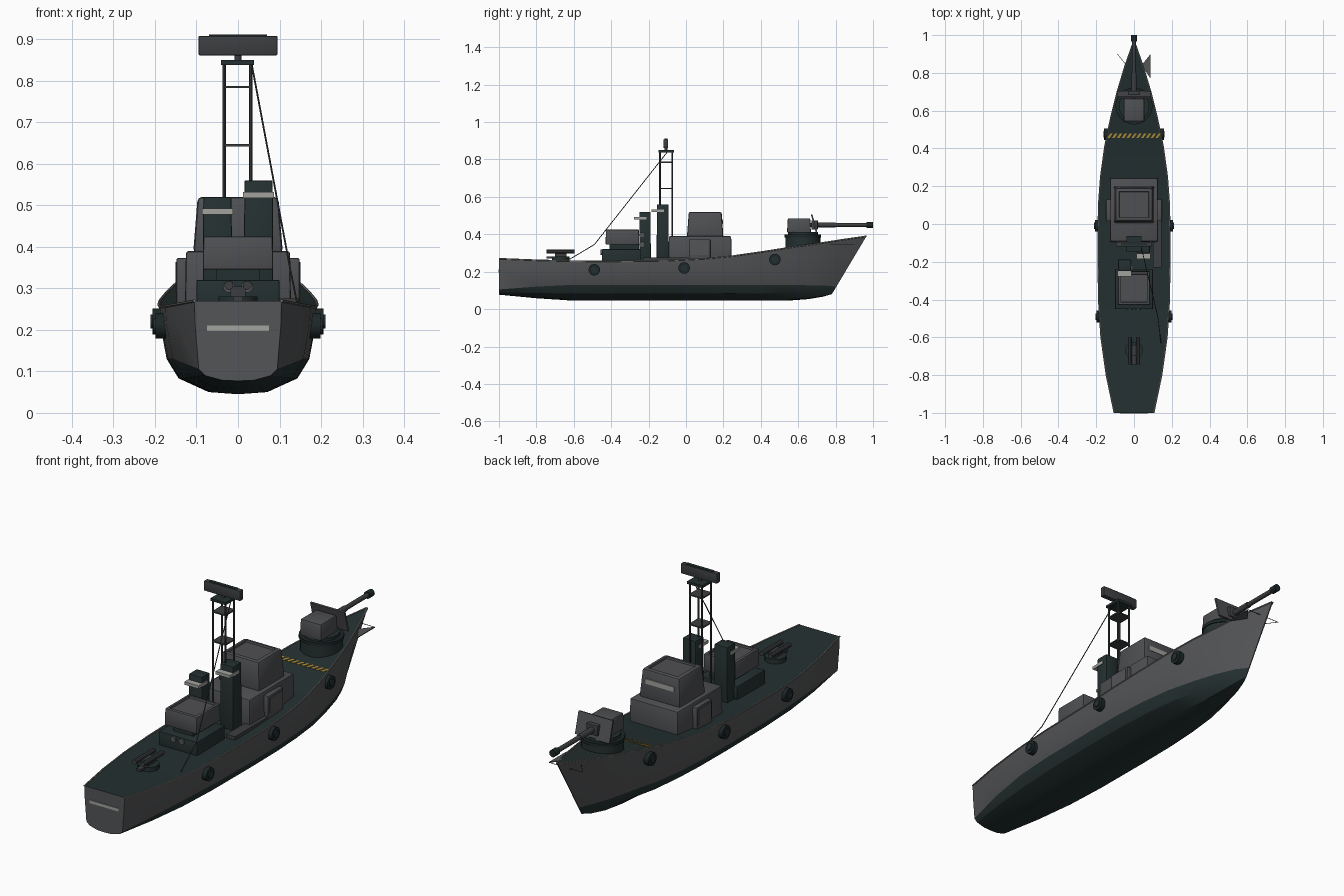
import bpy, bmesh, math
from mathutils import Vector

old = bpy.data.objects.get("Cube")
if old:
    bpy.data.objects.remove(old)


def material(name, r, g, b):
    m = bpy.data.materials.new(name)
    m.use_nodes = True
    m.diffuse_color = (r, g, b, 1)
    m.node_tree.nodes["Principled BSDF"].inputs["Base Color"].default_value = (r, g, b, 1)
    return m


GREY = material("hull grey", .088, .09, .094)
HOUSE = material("house grey", .078, .08, .086)
DARK = material("deck green", .018, .03, .03)
STEEL = material("dark steel", .045, .048, .05)
LIGHT = material("light grey", .36, .36, .34)
RAIL = material("rail grey", .2, .2, .19)
BLACK = material("rubber black", .012, .02, .021)
YELLOW = material("hazard yellow", .45, .28, .04)


def finish(name, bm, mats, smooth=True):
    bmesh.ops.recalc_face_normals(bm, faces=bm.faces)
    me = bpy.data.meshes.new(name)
    bm.to_mesh(me)
    bm.free()
    ob = bpy.data.objects.new(name, me)
    bpy.context.collection.objects.link(ob)
    for m in mats:
        me.materials.append(m)
    if smooth:
        bpy.ops.object.select_all(action='DESELECT')
        ob.select_set(True)
        bpy.context.view_layer.objects.active = ob
        bpy.ops.object.shade_smooth_by_angle(angle=math.radians(25))
    return ob


def box(name, xs, ys, zs, mat, bevel=0, taper=1, panel=0):
    """Box from ranges; taper shrinks the top, panel insets a raised top plate."""
    bm = bmesh.new()
    bmesh.ops.create_cube(bm, size=1)
    mid = Vector([sum(r) / 2 for r in (xs, ys, zs)])
    size = [r[1] - r[0] for r in (xs, ys, zs)]
    for v in bm.verts:
        k = taper if v.co.z > 0 else 1
        v.co = mid + Vector((v.co.x * size[0] * k, v.co.y * size[1] * k, v.co.z * size[2]))
    if bevel:
        bmesh.ops.bevel(bm, geom=bm.edges[:], offset=bevel, segments=2, affect='EDGES', profile=.5)
    if panel:
        bm.normal_update()
        top = max(bm.faces, key=lambda f: f.calc_center_median().z * f.normal.z)
        bmesh.ops.inset_region(bm, faces=[top], thickness=panel)
        bmesh.ops.inset_region(bm, faces=[top], thickness=.003, depth=-.008)
    return finish(name, bm, [mat], bool(bevel))


def rod(name, a, b, r, mat, sides=12, r2=None):
    """Cylinder or cone between two points."""
    a, b = Vector(a), Vector(b)
    bm = bmesh.new()
    bmesh.ops.create_cone(bm, cap_ends=True, segments=sides, radius1=r,
                          radius2=r if r2 is None else r2, depth=(b - a).length)
    turn = (b - a).to_track_quat('Z', 'Y')
    for v in bm.verts:
        v.co = turn @ v.co + (a + b) / 2
    return finish(name, bm, [mat])


def plate(name, pts, depth, mat):
    bm = bmesh.new()
    f = bm.faces.new([bm.verts.new(p) for p in pts])
    ext = bmesh.ops.extrude_face_region(bm, geom=[f])
    for v in ext["geom"]:
        if isinstance(v, bmesh.types.BMVert):
            v.co += Vector(depth)
    return finish(name, bm, [mat], False)


# Hull stations: keel y, deck y, half beam, deck height, keel height, waterline height
STATIONS = [
    (-1, -1, .105, .27, .077, .105), (-.8, -.8, .147, .262, .058, .12),
    (-.6, -.6, .175, .257, .045, .13), (-.4, -.4, .188, .256, .045, .13),
    (-.1, -.1, .191, .26, .045, .13), (.1, .1, .188, .27, .045, .13),
    (.25, .25, .177, .284, .045, .13), (.4, .41, .155, .307, .045, .13),
    (.54, .57, .122, .332, .045, .13), (.65, .7, .089, .35, .053, .127),
    (.73, .84, .047, .372, .066, .125), (.78, .965, .003, .39, .08, .12)]


def deck(y):
    for p, q in zip(STATIONS, STATIONS[1:]):
        if p[1] <= y <= q[1]:
            t = (y - p[1]) / (q[1] - p[1])
            return p[3] + t * (q[3] - p[3]), p[2] + t * (q[2] - p[2])


bm = bmesh.new()
rings = []
for i, (yk, yd, hb, zd, zk, zw) in enumerate(STATIONS):
    flare = .06 * max(0, i - 7)
    half = [(1, zd), (.985 - flare / 2, zw + .66 * (zd - zw)), (.9 - flare, zw),
            (.75 - flare, zk + .45 * (zw - zk)), (.37, zk + .06 * (zw - zk))]
    prof = [(w * hb, z) for w, z in half] + [(0, zk)] + [(-w * hb, z) for w, z in half[::-1]]
    rings.append([bm.verts.new((x, yk + (yd - yk) * (z - zk) / (zd - zk), z)) for x, z in prof])
n = len(rings[0])
for a, b in zip(rings, rings[1:]):
    for k in range(n):
        f = bm.faces.new((a[k], a[(k + 1) % n], b[(k + 1) % n], b[k]))
        f.material_index = 1 if 2 <= k <= n - 4 or k == n - 1 else 0
bm.faces.new(rings[0])
bm.faces.new(rings[-1])
finish("hull", bm, [GREY, DARK])
box("transom_stripe", (-.075, .075), (-1.003, -.998), (.197, .211), LIGHT)

# Gunwale strips and fenders on both sides
for s, side in ((1, "left"), (-1, "right")):
    for p, q in zip(STATIONS, STATIONS[1:]):
        rod(side + "_gunwale", (s * p[2], p[1], p[3]), (s * q[2], q[1], q[3]), .0035, RAIL, 6)
    for y, z in ((-.49, .21), (-.01, .22), (.475, .265)):
        x = deck(y)[1]
        rod(side + "_fender", (s * (x - .01), y, z), (s * (x + .016), y, z), .031, BLACK, 16)
        rod(side + "_fender_hub", (s * x, y, z), (s * (x + .021), y, z), .017, DARK, 12)

# Hazard stripes across the deck
for i in range(11):
    x = -.142 + i * .0255
    pts = [(x + dx, y, deck(y)[0] + .001) for dx, y in
           ((0, .455), (.013, .455), (.03, .48), (.017, .48))]
    plate("hazard_stripe", pts, (0, 0, .002), YELLOW)

# Deckhouse and wheelhouse
box("deckhouse", (-.128, .128), (-.095, .245), (.24, .39), HOUSE, .007, .98)
box("wheelhouse", (-.108, .108), (.005, .2), (.385, .52), HOUSE, .01, .9, .012)
box("wheelhouse_window", (-.075, .075), (.188, .197), (.455, .478), LIGHT)
for s, side in ((1, "left"), (-1, "right")):
    box(side + "_locker", sorted((s * .12, s * .148)), (.015, .13), (.26, .373), HOUSE, .004)
    box(side + "_locker_door", sorted((s * .147, s * .151)), (.025, .12), (.29, .363), GREY)
box("side_walkway", (.1, .146), (-.23, .02), (.255, .275), STEEL)

# Funnels with collars and side vents
for name, x0, y0, y1, top, cz in (("aft_funnel", -.085, -.25, -.188, .52, .485),
                                  ("fore_funnel", .014, -.157, -.092, .56, .525)):
    box(name, (x0, x0 + .071), (y0, y1), (.25, top), DARK, .004, .96)
    box(name + "_collar", (x0 - .002, x0 + .073), (y0 - .028, y0 + .04), (cz - .007, cz + .007), LIGHT)
for z in (.345, .395):
    rod("funnel_vent", (-.016, -.235, z), (-.004, -.235, z), .016, GREY, 14)

# Aft machinery housing
box("housing_base", (-.1, .1), (-.45, -.24), (.245, .32), DARK, .003)
box("housing_neck", (-.052, .052), (-.41, -.25), (.315, .35), DARK)
box("housing", (-.085, .085), (-.43, -.25), (.345, .425), HOUSE, .005, .98, .012)
for x in (-.022, .022):
    rod("housing_port", (x, -.456, .304), (x, -.448, .304), .014, GREY, 16)

# Lattice mast with radar
for z in (.645, .785):
    box("mast_brace_plate", (-.036, .034), (-.142, -.07), (z - .003, z + .003), STEEL)
for x in (-.033, .031):
    for y in (-.139, -.073):
        rod("mast_leg", (x, y, .26), (x, y, .84), .0045, STEEL, 8)
box("mast_top", (-.041, .039), (-.148, -.064), (.838, .85), DARK)
rod("radar_post", (0, -.107, .845), (0, -.107, .87), .008, STEEL)
box("radar", (-.095, .095), (-.12, -.095), (.861, .908), STEEL, .003)
box("radar_cap", (-.07, .07), (-.115, -.1), (.907, .911), DARK)
stay = [(.033, -.1, .84), (.126, -.49, .345), (.143, -.63, .262)]
for a, b in zip(stay, stay[1:]):
    rod("mast_stay", a, b, .0022, STEEL, 6)

# Aft deck launcher
rod("launcher_base", (0, -.67, .25), (0, -.67, .28), .047, DARK, 20)
box("launcher_foot", (-.012, .012), (-.745, -.65), (.27, .281), STEEL)
box("launcher_block", (-.018, .018), (-.7, -.64), (.275, .305), STEEL)
for x in (-.022, .022):
    rod("launcher_tube", (x, -.745, .307), (x, -.597, .307), .011, STEEL, 10)

# Bow gun
rod("gun_base", (0, .625, .325), (0, .625, .385), .093, DARK, 28)
rod("gun_ring", (0, .625, .383), (0, .625, .398), .098, BLACK, 28)
rod("gun_turntable", (0, .625, .396), (0, .625, .412), .08, DARK, 28)
box("gun_turret", (-.057, .057), (.54, .668), (.408, .485), HOUSE, .006, .94)
shield = [(-.09, .695, .405), (.09, .695, .405), (.09, .668, .505), (-.09, .668, .505)]
plate("gun_shield", shield, (0, .008, .002), HOUSE)
box("gun_mantlet", (-.03, .03), (.67, .705), (.425, .475), STEEL, .004)
rod("gun_barrel", (0, .66, .45), (0, .98, .45), .011, STEEL, 12)
rod("gun_sleeve", (0, .69, .45), (0, .8, .45), .014, STEEL, 12)
rod("gun_muzzle", (0, .965, .45), (0, 1, .45), .017, BLACK, 12)

# Bow plate and its wire frame
plate("bow_plate", [(.04, .84, .345), (.088, .9, .345), (.088, .77, .345)], (0, 0, .004), GREY)
rod("bow_wire", (-.088, .9, .347), (.088, .9, .347), .0015, STEEL, 6)
rod("bow_wire_brace", (-.088, .9, .347), (-.04, .84, .347), .0015, STEEL, 6)
